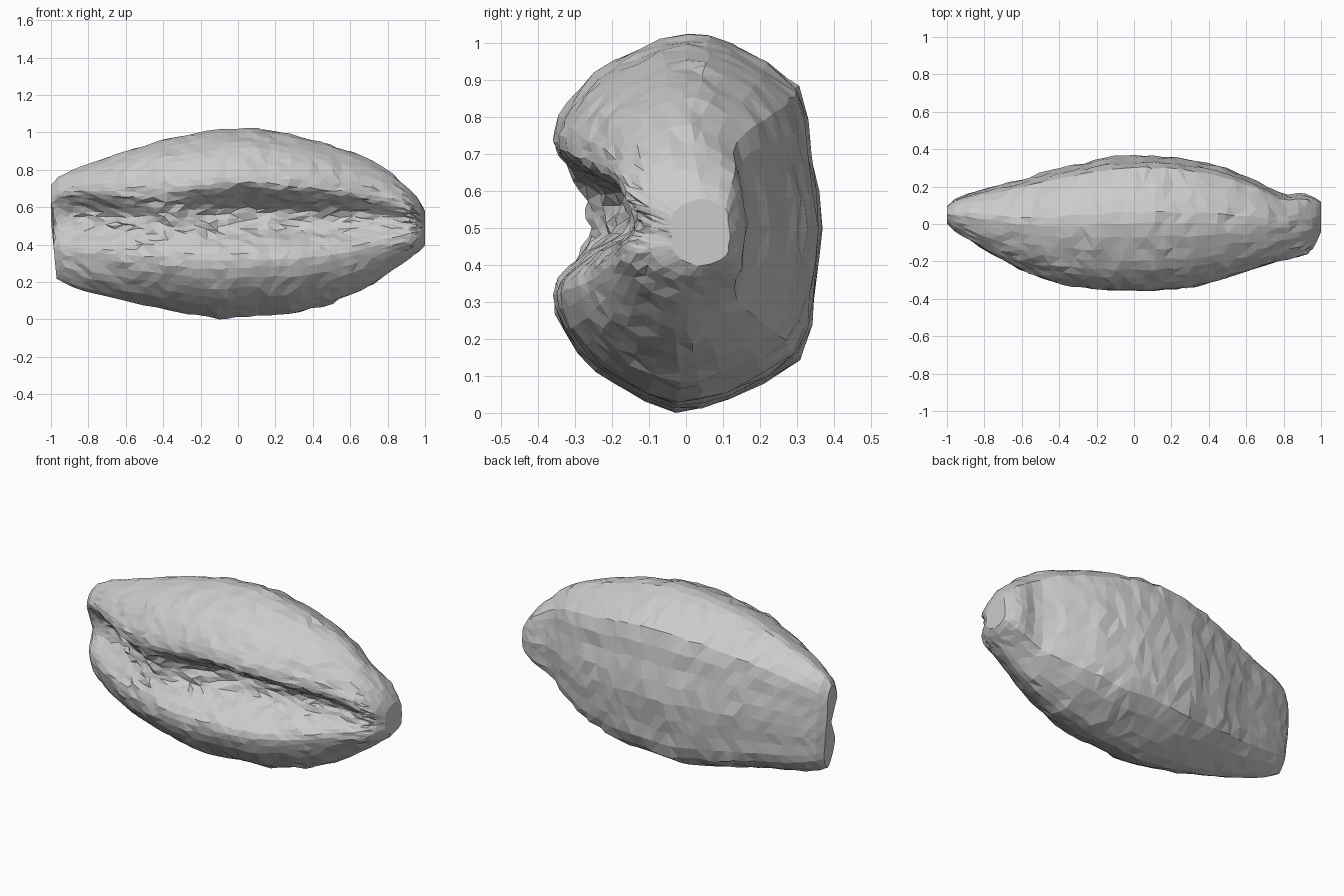
import bpy, bmesh, random
from mathutils import Vector

if "Cube" in bpy.data.objects:
    bpy.data.objects.remove(bpy.data.objects["Cube"])

random.seed(4)

# Stations along the length: x, bottom z, top z, front y, back y, groove depth fraction
STATIONS = [
    (-1.00, .22, .72, .00, .10, .25), (-.96, .205, .765, -.04, .135, .34),
    (-.88, .175, .805, -.085, .165, .40), (-.80, .15, .835, -.14, .19, .36),
    (-.60, .105, .90, -.25, .24, .22), (-.40, .06, .965, -.325, .30, .09),
    (-.12, .005, 1.02, -.36, .36, .24), (.10, .025, 1.025, -.36, .368, .30),
    (.30, .035, .99, -.345, .348, .31), (.50, .09, .935, -.29, .30, .28),
    (.70, .18, .865, -.225, .21, .24), (.80, .25, .80, -.195, .15, .20),
    (.86, .29, .755, -.185, .165, .17), (.93, .34, .685, -.16, .16, .10),
    (.97, .365, .64, -.11, .14, .04), (1.00, .40, .58, -.04, .12, .0)]

# Bean-shaped section, front-to-back u, bottom-to-top v, groove weight
SECTION = [
    (.50, 1, 0), (.67, .975, 0), (.91, .86, 0), (.96, .68, 0), (1, .48, 0),
    (.97, .30, 0), (.92, .14, 0), (.66, .03, 0), (.46, 0, 0), (.25, .065, 0),
    (.10, .155, 0), (.015, .26, 0), (.01, .34, .03), (.03, .41, .35),
    (.01, .47, .85), (.0, .52, 1), (.0, .575, .95), (.0, .635, .5),
    (.0, .685, .1), (.01, .745, 0), (.06, .815, 0), (.16, .895, 0), (.31, .957, 0)]


def spline(a, b, c, d, t):
    a, b, c, d = map(Vector, (a, b, c, d))
    return .5 * (2*b + (c-a)*t + (2*a-5*b+4*c-d)*t*t + (3*b-a-3*c+d)*t**3)


def station(x):
    for p, q in zip(STATIONS, STATIONS[1:]):
        if x <= q[0]:
            t = (x - p[0]) / (q[0] - p[0])
            return [a + (b - a) * t for a, b in zip(p, q)]
    return STATIONS[-1]


n = len(SECTION)
ring_pts = [spline(SECTION[i-1], SECTION[i], SECTION[(i+1) % n],
                   SECTION[(i+2) % n], t) for i in range(n) for t in (0, .5)]
xs = [-1, -.985, -.96, -.92] + [-.88 + .055*i for i in range(33)] + [.92, .95, .975, .99, 1]

# Loft the split, rounded body with a hand-worked, faceted surface
bm = bmesh.new()
rings = []
for x in xs:
    _, lo, hi, front, back, depth = station(x)
    flare = min(1, max(0, (-x - .55) / .4))      # split widens upward at the left end
    scale = min(1, (back - front) / .6)          # calmer surface on the slim ends
    ring = []
    for u, v, w in ring_pts:
        if u < .4 and v > .45:
            v += flare * .12 * min(1, (v - .45) / .2) * min(1, (1 - v) / .3)
        rough = (.006 + .006 * max(w, 0)) * scale
        co = Vector((x, front + (back-front)*(u + depth*w), lo + (hi-lo)*v))
        if x < -.9:
            co.x += .3 * (-x - .9) * max(0, 1 - v*1.6)
            co.x += .25 * (-x - .9) * max(w, 0)  # notch where the split leaves the end
        if abs(x) < .96:
            co.x += random.uniform(-.014, .014) * scale
        co.y += random.uniform(-rough, rough)
        co.z += random.uniform(-rough, rough)
        ring.append(bm.verts.new(co))
    rings.append(ring)
for a, b in zip(rings, rings[1:]):
    for i in range(len(a)):
        j = (i + 1) % len(a)
        bm.faces.new((a[i], a[j], b[j], b[i]))

# Close the two ends with a shallow fan
for ring in (rings[0], rings[-1]):
    c = bm.verts.new(sum((v.co for v in ring), Vector()) / len(ring))
    for i in range(len(ring)):
        bm.faces.new((ring[i], ring[(i+1) % len(ring)], c))
bmesh.ops.triangulate(bm, faces=bm.faces[:], quad_method='SHORT_EDGE')
bmesh.ops.recalc_face_normals(bm, faces=bm.faces[:])

# Rest exactly on the ground
drop = min(v.co.z for v in bm.verts)
bmesh.ops.translate(bm, verts=bm.verts[:], vec=(0, 0, -drop))
mesh = bpy.data.meshes.new("split_loaf")
bm.to_mesh(mesh)
bm.free()
loaf = bpy.data.objects.new("split_loaf", mesh)
bpy.context.collection.objects.link(loaf)
